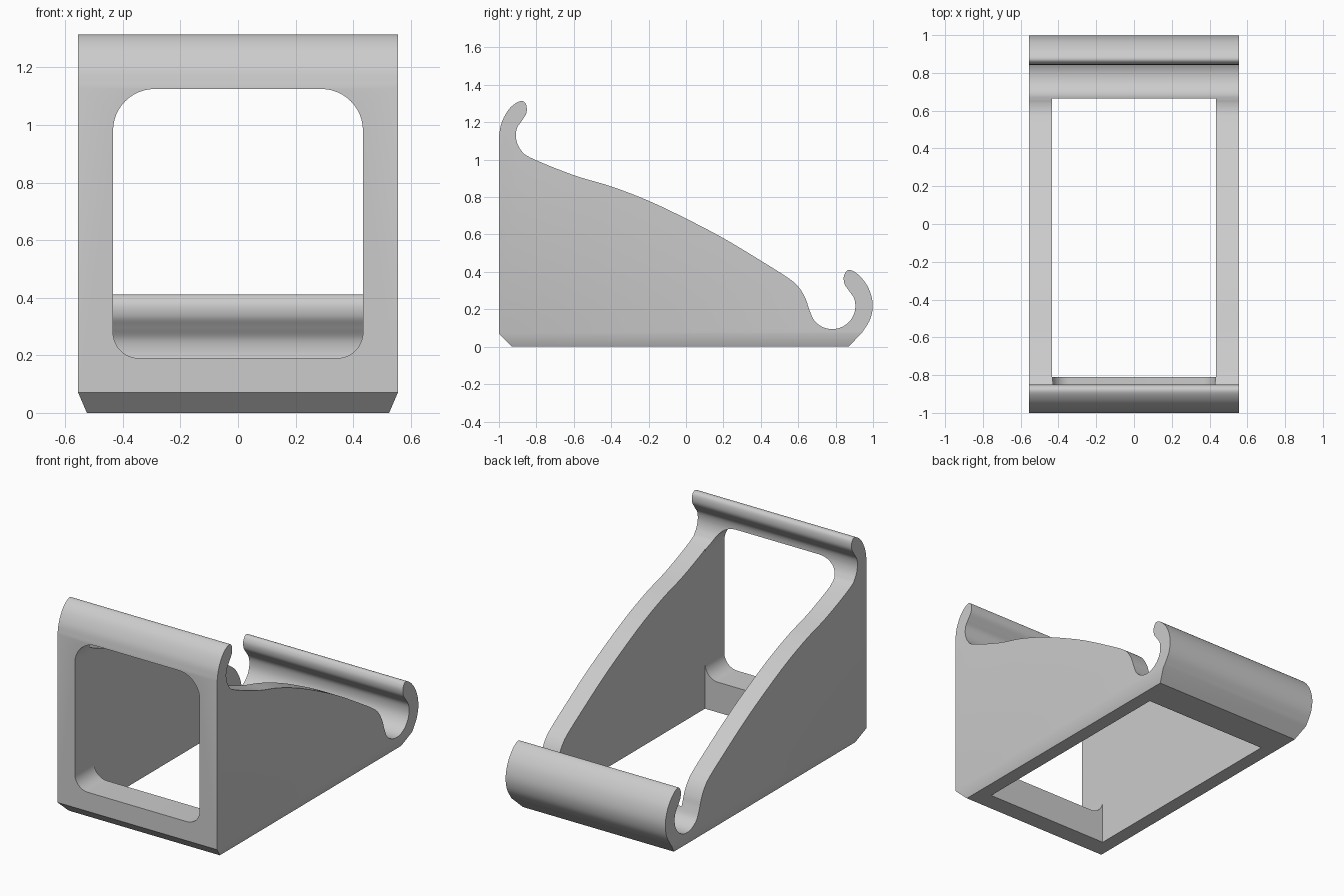
import bpy, bmesh, math
from mathutils import Vector

cube = bpy.data.objects.get("Cube")
if cube:
    bpy.data.objects.remove(cube, do_unlink=True)

HALF_WIDTH = 0.555
INNER = 0.435


def smooth_path(points, steps=5):
    """Catmull-Rom curve through the points."""
    pts = [Vector(p) for p in points]
    pts = [pts[0] * 2 - pts[1]] + pts + [pts[-1] * 2 - pts[-2]]
    out = []
    for a, b, c, d in zip(pts, pts[1:], pts[2:], pts[3:]):
        for i in range(steps):
            t = i / steps
            out.append(0.5 * (2 * b + (c - a) * t + (2 * a - 5 * b + 4 * c - d) * t ** 2
                              + (3 * b - a - 3 * c + d) * t ** 3))
    return out + [pts[-2]]


def arc(y, z, r, start, end, n=12):
    angles = [math.radians(start + (end - start) * i / n) for i in range(n + 1)]
    return [(y + r * math.cos(a), z + r * math.sin(a)) for a in angles]


def prism(name, loop, offset):
    """Extrude a closed loop of 3D points by an offset."""
    bm = bmesh.new()
    face = bm.faces.new([bm.verts.new(p) for p in loop])
    new = bmesh.ops.extrude_face_region(bm, geom=[face])["geom"]
    bmesh.ops.translate(bm, vec=offset, verts=[v for v in new if isinstance(v, bmesh.types.BMVert)])
    bmesh.ops.recalc_face_normals(bm, faces=bm.faces)
    mesh = bpy.data.meshes.new(name)
    bm.to_mesh(mesh)
    bm.free()
    obj = bpy.data.objects.new(name, mesh)
    bpy.context.collection.objects.link(obj)
    return obj


# Side profile: front lip, curved slope, rear cradle
front_lip = [(-1, 1.13), (-.985, 1.2), (-.945, 1.272), (-.89, 1.312), (-.857, 1.3),
             (-.853, 1.25), (-.88, 1.205), (-.905, 1.165), (-.908, 1.11), (-.885, 1.055), (-.83, 1.01)]
slope = [(-.6, .917), (-.4, .857), (-.2, .78), (0, .685), (.2, .58), (.4, .46),
         (.55, .365), (.605, .315), (.64, .255)]
groove = arc(.782, .218, .124, 190, 375)
rear_lip = [(.873, .297), (.848, .335), (.845, .38), (.872, .411), (.925, .382),
            (.975, .315), (.998, .23), (.986, .15), (.945, .08)]
profile = [(-.93, 0), (-1, .07)] + smooth_path(front_lip + slope + groove[::2] + rear_lip) + [(.87, 0)]
stand = prism("stand_body", [(-HALF_WIDTH, p[0], p[1]) for p in profile], (2 * HALF_WIDTH, 0, 0))

# Chamfer along the lower side edges
bm = bmesh.new()
bm.from_mesh(stand.data)
for side in (1, -1):
    bmesh.ops.bisect_plane(bm, geom=bm.verts[:] + bm.edges[:] + bm.faces[:],
                           plane_co=(side * HALF_WIDTH, 0, .07), plane_no=(side * .07, 0, -.03),
                           clear_outer=True)
    bmesh.ops.holes_fill(bm, edges=[e for e in bm.edges if e.is_boundary])
bmesh.ops.recalc_face_normals(bm, faces=bm.faces)
bm.to_mesh(stand.data)
bm.free()

# Vertical opening between the side walls
well = [(-INNER, -.81, -.2), (INNER, -.81, -.2), (INNER, .665, -.2), (-INNER, .665, -.2)]
well_cutter = prism("well_cutter", well, (0, 0, 2))

# Rounded window through the front wall
w, top, low, R, r = INNER - .001, 1.125, .19, .145, .09
window = (arc(w - R, top - R, R, 0, 90) + arc(R - w, top - R, R, 90, 180)
          + arc(r - w, low + r, r, 180, 270) + arc(w - r, low + r, r, 270, 360))
window_cutter = prism("window_cutter", [(x, -1.1, z) for x, z in window], (0, .4, 0))

bpy.ops.object.select_all(action='DESELECT')
bpy.context.view_layer.objects.active = stand
stand.select_set(True)
for cutter in (well_cutter, window_cutter):
    mod = stand.modifiers.new(cutter.name, 'BOOLEAN')
    mod.operation = 'DIFFERENCE'
    mod.solver = 'EXACT'
    mod.object = cutter
    bpy.ops.object.modifier_apply(modifier=mod.name)
    bpy.data.objects.remove(cutter, do_unlink=True)

# Plain grey plastic
grey = bpy.data.materials.new("light_grey")
grey.use_nodes = True
colour = (.6, .6, .6, 1)
grey.diffuse_color = colour
grey.node_tree.nodes["Principled BSDF"].inputs["Base Color"].default_value = colour
stand.data.materials.clear()
stand.data.materials.append(grey)
bpy.ops.object.shade_smooth_by_angle(angle=math.radians(30))
